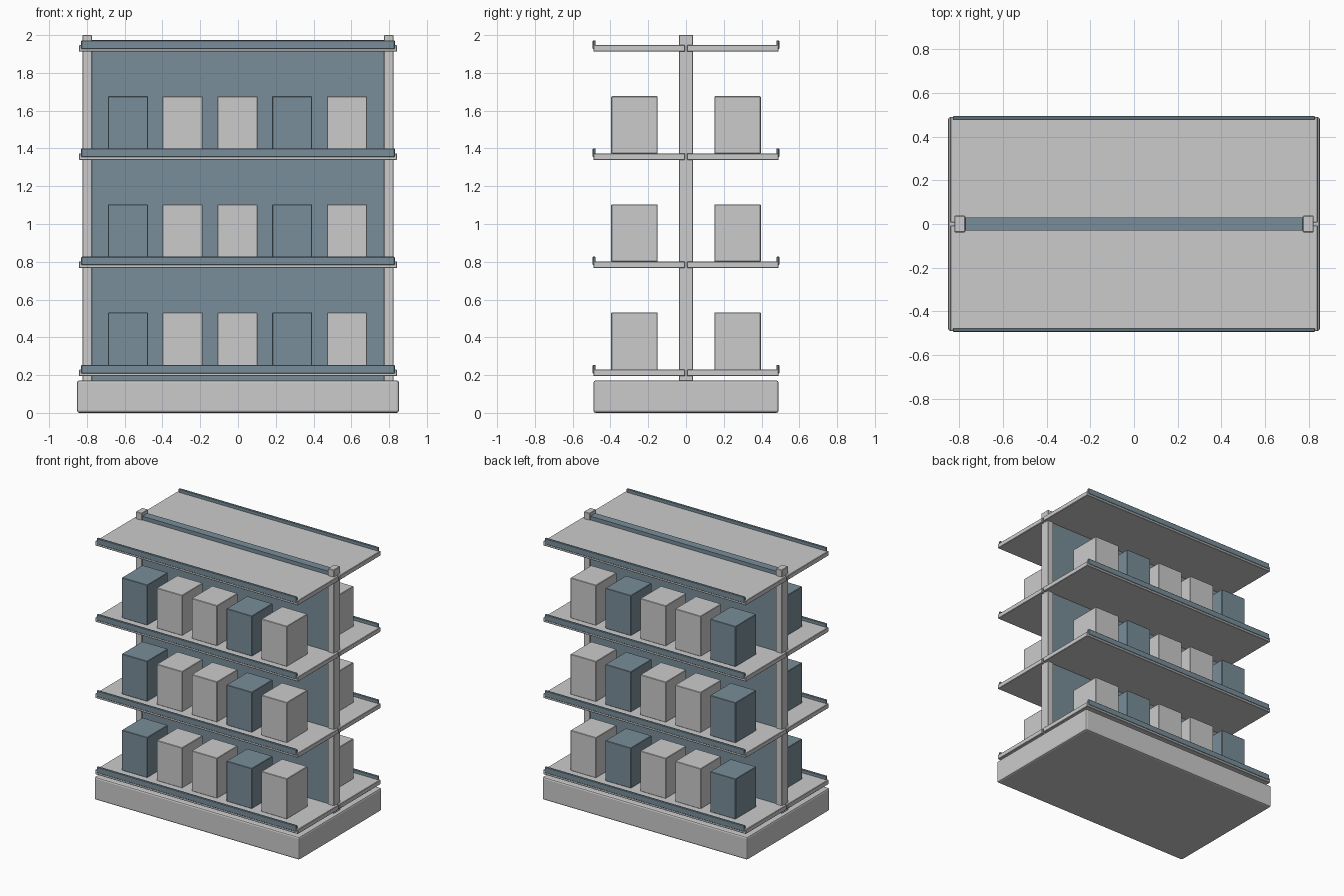
import bpy

if "Cube" in bpy.data.objects:
    bpy.data.objects.remove(bpy.data.objects["Cube"])

blue = bpy.data.materials.new("slate_blue")
blue.diffuse_color = (0.19, 0.27, 0.32, 1)
blue.use_nodes = True
blue.node_tree.nodes["Principled BSDF"].inputs["Base Color"].default_value = blue.diffuse_color


def box(name, x, y, z, mat=None, bevel=0.003):
    """Box from (min, max) ranges on each axis, with a fine chamfer."""
    ranges = (x, y, z)
    bpy.ops.mesh.primitive_cube_add(size=1, location=[(a + b) / 2 for a, b in ranges])
    ob = bpy.context.object
    ob.name = name
    ob.scale = [b - a for a, b in ranges]
    bpy.ops.object.transform_apply(location=False, rotation=False, scale=True)
    if bevel:
        mod = ob.modifiers.new("edge_chamfer", 'BEVEL')
        mod.width = bevel
        mod.segments = 2 if bevel > 0.005 else 1
    if mat:
        ob.data.materials.append(mat)
    return ob


def side_range(s, a, b):
    """Mirror a depth range to the front (s=-1) or back (s=1)."""
    return tuple(sorted((s * a, s * b)))


# plinth, back-to-back divider and end posts
box("base_plinth", (-0.852, 0.852), (-0.49, 0.49), (0, 0.172), bevel=0.012)
box("divider_panel", (-0.785, 0.785), (-0.03, 0.03), (0.165, 1.975), blue, 0)
for s, label in ((-1, "left"), (1, "right")):
    box(f"{label}_post", side_range(s, 0.773, 0.823), (-0.038, 0.038), (0.165, 2.0))

# shelves, lips and goods on both sides
for s, label in ((-1, "front"), (1, "back")):
    for level in range(4):
        z = 0.194 + 0.5727 * level
        box(f"{label}_shelf_{level + 1}", (-0.842, 0.842),
            side_range(s, 0.006, 0.491), (z, z + 0.035))
        box(f"{label}_shelf_lip_{level + 1}", (-0.83, 0.83),
            side_range(s, 0.478, 0.494), (z + 0.015, z + 0.06), blue)
        if level == 3:
            continue  # top shelf is empty
        for i in range(5):
            x = 0.29 * (i - 2) - 0.003
            box(f"{label}_carton_{level + 1}_{i + 1}", (x - 0.106, x + 0.106),
                side_range(s, 0.15, 0.396), (z + 0.034, z + 0.337),
                blue if i in (0, 3) else None)
